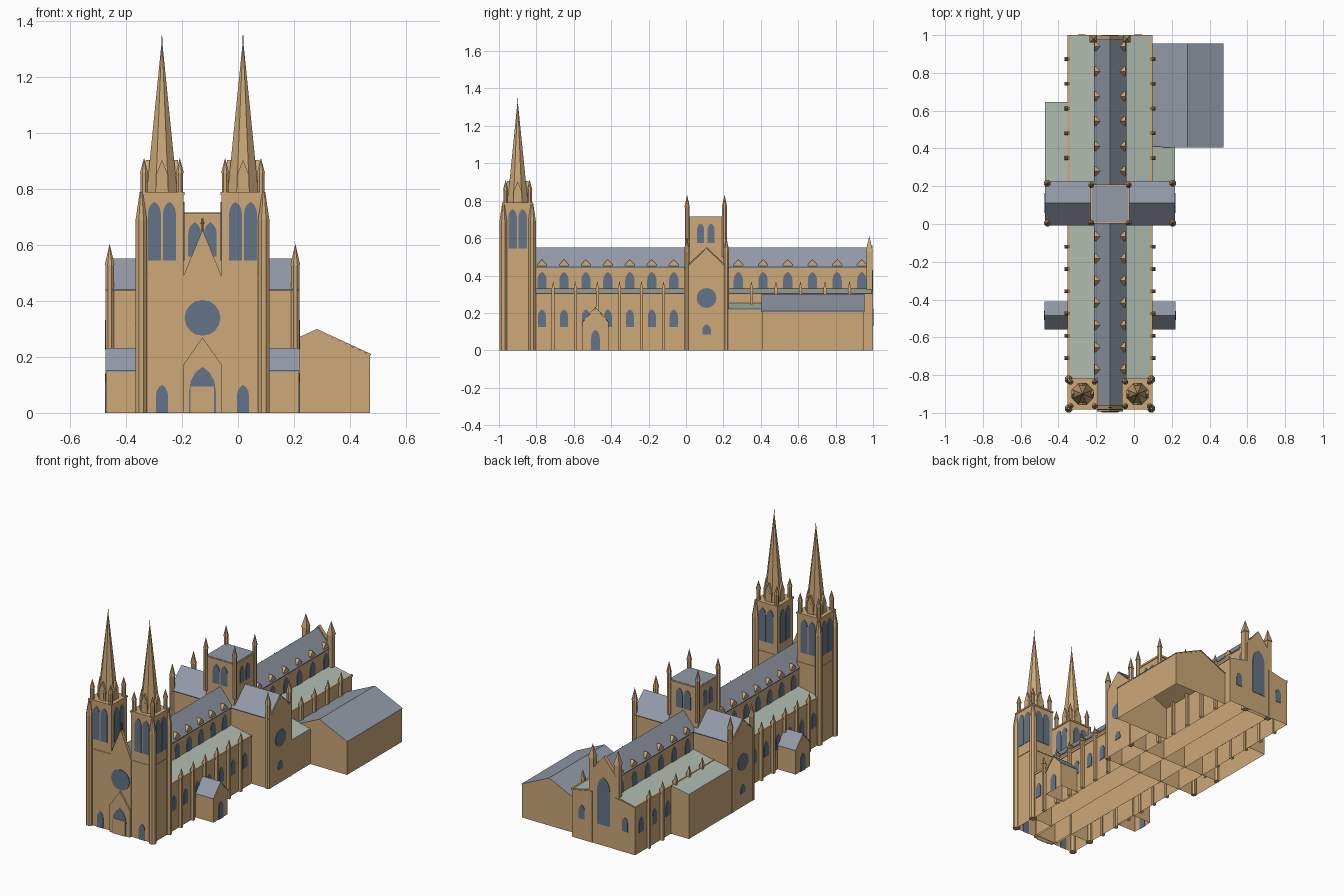
import bpy, bmesh, math
from mathutils import Matrix

if "Cube" in bpy.data.objects:
    bpy.data.objects.remove(bpy.data.objects["Cube"], do_unlink=True)


def material(name, rgb):
    m = bpy.data.materials.new(name)
    m.use_nodes = True
    m.diffuse_color = (*rgb, 1)
    m.node_tree.nodes["Principled BSDF"].inputs["Base Color"].default_value = (*rgb, 1)
    return m


STONE = material("sandstone", (0.61, 0.395, 0.19))
SLATE = material("slate", (0.29, 0.325, 0.39))
COPPER = material("green_copper", (0.43, 0.50, 0.43))
GLASS = material("window_glass", (0.125, 0.175, 0.25))
METAL = material("dark_metal", (0.08, 0.08, 0.08))
CX = -0.127          # centre line of the church
SIDES = (-1, 1)


def finish(name, bm, mats):
    bmesh.ops.recalc_face_normals(bm, faces=bm.faces)
    mesh = bpy.data.meshes.new(name)
    for m in mats:
        mesh.materials.append(m)
    bm.to_mesh(mesh)
    bm.free()
    ob = bpy.data.objects.new(name, mesh)
    bpy.context.scene.collection.objects.link(ob)
    return ob


def prism(name, axis, pts, lo, hi, mat=STONE, end_mat=None):
    """Extrude a flat outline along an axis; faces lying on the ground are left open."""
    place = {"x": lambda a, b, t: (t, a, b),
             "y": lambda a, b, t: (a, t, b),
             "z": lambda a, b, t: (a, b, t)}[axis]
    bm = bmesh.new()
    rings = [[bm.verts.new(place(a, b, t)) for a, b in pts] for t in (lo, hi)]
    for ring in rings:
        bm.faces.new(ring).material_index = 1 if end_mat else 0
    n = len(pts)
    for i in range(n):
        j = (i + 1) % n
        bm.faces.new((rings[0][i], rings[0][j], rings[1][j], rings[1][i]))
    ground = [f for f in bm.faces if all(v.co.z < 0.001 for v in f.verts)]
    bmesh.ops.delete(bm, geom=ground, context="FACES")
    return finish(name, bm, [mat] + ([end_mat] if end_mat else []))


def box(name, x0, x1, y0, y1, z0, z1, mat=STONE):
    return prism(name, "z", [(x0, y0), (x1, y0), (x1, y1), (x0, y1)], z0, z1, mat)


def cone(name, x, y, z0, z1, r0, r1=0.0, sides=8, mat=STONE):
    bm = bmesh.new()
    bmesh.ops.create_cone(bm, cap_ends=True, segments=sides, radius1=r0, radius2=r1, depth=z1 - z0,
                          matrix=Matrix.Translation((x, y, (z0 + z1) / 2))
                          @ Matrix.Rotation(math.pi / sides, 4, "Z"))
    return finish(name, bm, [mat])


def pinnacle(name, x, y, z0, z1, tip, r, sides=8):
    cone(name + "_shaft", x, y, z0, z1, r, r, sides)
    cone(name + "_cap", x, y, z1 - 0.002, tip, r * 1.2, 0, sides)


def gable(c, half, z0, eave, ridge):
    return [(c - half, z0), (c + half, z0), (c + half, eave), (c, ridge), (c - half, eave)]


def lancet(name, axis, pos, c, z0, z1, w, mat=GLASS):
    """Pointed window plate lying on a wall."""
    h = min(1.8 * w, (z1 - z0) * 0.6)
    arch = [(1, 0), (0.88, 0.4), (0.55, 0.75), (0, 1)]
    right = [(c + w * a, z1 - h + h * b) for a, b in arch]
    left = [(2 * c - a, b) for a, b in reversed(right[:-1])]
    prism(name, axis, [(c - w, z0), (c + w, z0)] + right + left, pos - 0.003, pos + 0.003, mat)


def rose(name, axis, pos, c, z, r):
    turns = [math.tau * i / 16 for i in range(16)]
    prism(name, axis, [(c + r * math.cos(t), z + r * math.sin(t)) for t in turns],
          pos - 0.003, pos + 0.003, GLASS)


def roof(name, axis, c, half, eave, ridge, lo, hi):
    """Two thin slate slopes."""
    t = 0.005
    prism(name, axis, [(c - half, eave - t), (c, ridge - t), (c + half, eave - t),
                       (c + half, eave), (c, ridge), (c - half, eave)], lo, hi, SLATE, STONE)


# Nave and its roof
prism("nave", "y", gable(CX, 0.08, 0, 0.442, 0.543), -0.96, 0.98)
roof("nave_roof", "y", CX, 0.086, 0.445, 0.55, -0.965, 0.985)

bays_west = [-0.77 + 0.1175 * i for i in range(7)]
bays_east = [0.28 + 0.132 * i for i in range(6)]
piers = [-0.71 + 0.118 * i for i in range(6)] + [0.35 + 0.131 * i for i in range(5)]

for s in SIDES:
    def sx(d):
        return CX + s * d

    # Aisle with lean-to roof, parapet and end window
    prism("aisle", "y", [(sx(0.079), 0), (sx(0.22), 0), (sx(0.22), 0.297), (sx(0.079), 0.324)],
          -0.82, 1.0)
    prism("aisle_roof", "y", [(sx(0.079), 0.322), (sx(0.217), 0.296), (sx(0.217), 0.301),
                              (sx(0.079), 0.331)], -0.82, 0.995, COPPER)
    box("aisle_parapet", *sorted((sx(0.213), sx(0.224))), -0.82, 1.0, 0.29, 0.304)
    lancet("aisle_end_window", "y", 1.0, sx(0.15), 0.13, 0.22, 0.02)

    # Window bays and small roof gables; the hall covers the left eastern aisle wall
    for y in bays_west + bays_east:
        lancet("clerestory_window", "x", sx(0.08), y, 0.33, 0.42, 0.025)
        prism("roof_gable", "x", gable(y, 0.025, 0.44, 0.46, 0.486), sx(0.045), sx(0.081))
        if s < 0 or y < 0:
            lancet("aisle_window", "x", sx(0.22), y, 0.125, 0.22, 0.022)
    for y in piers:
        box("buttress", *sorted((sx(0.215), sx(0.238))), y - 0.008, y + 0.008, 0, 0.325)
        cone("buttress_cap", sx(0.231), y, 0.32, 0.372, 0.014, sides=4)

    # Transept end
    rose("transept_rose", "x", sx(0.345), 0.11, 0.28, 0.053)
    lancet("transept_window", "x", sx(0.345), 0.11, 0.085, 0.14, 0.023)
    for y in (0.005, 0.215):
        pinnacle("transept_turret", sx(0.332), y, 0, 0.53, 0.605, 0.016)

    # Side porch
    prism("porch", "x", gable(-0.484, 0.07, 0, 0.15, 0.226), sx(0.21), sx(0.345))
    roof("porch_roof", "x", -0.484, 0.074, 0.152, 0.232, sx(0.21), sx(0.347))
    lancet("porch_door", "x", sx(0.346), -0.484, 0, 0.11, 0.023)

    # East end turret
    pinnacle("east_turret", sx(0.088), 0.98, 0, 0.53, 0.612, 0.023, 4)

    # West tower
    tx, ty, h = sx(0.145), -0.9, 0.077
    box("west_tower", tx - h, tx + h, ty - h, ty + h, 0, 0.785)
    box("tower_string_course", tx - h - 0.003, tx + h + 0.003, ty - h - 0.003, ty + h + 0.003,
        0.476, 0.482)
    box("tower_cornice", tx - h - 0.004, tx + h + 0.004, ty - h - 0.004, ty + h + 0.004,
        0.78, 0.79)
    lancet("tower_door", "y", ty - h, tx, 0, 0.1, 0.022)
    for k in SIDES:
        for f in SIDES:
            lancet("belfry_window", "y", ty + f * h, tx + k * 0.027, 0.545, 0.755, 0.023)
            lancet("belfry_window", "x", tx + f * h, ty + k * 0.027, 0.545, 0.755, 0.023)
            pinnacle("tower_pinnacle", tx + k * 0.064, ty + f * 0.064, 0.78, 0.86, 0.912, 0.013)
        # Turrets only on the outer corners
        cone("tower_turret", sx(0.219), ty + k * h, 0, 0.69, 0.022, 0.022)
        cone("tower_turret_cap", sx(0.219), ty + k * h, 0.69, 0.79, 0.022, 0.006)
    # Spire with gabled openings on four sides
    cone("spire", tx, ty, 0.785, 1.32, 0.06, 0.002)
    cone("spire_finial", tx, ty, 1.31, 1.35, 0.0015, 0.001, 6, METAL)
    for axis, c, o in (("x", ty, tx), ("y", tx, ty)):
        prism("spire_gable", axis, gable(c, 0.022, 0.785, 0.85, 0.905), o - 0.058, o + 0.058)
        for f in SIDES:
            lancet("spire_opening", axis, o + f * 0.056, c, 0.8, 0.86, 0.011, STONE)

# West front between the towers
prism("west_gable", "y", gable(CX, 0.07, 0, 0.485, 0.655), -0.982, -0.962)
rose("west_rose", "y", -0.983, CX, 0.34, 0.064)
prism("portal", "y", gable(CX, 0.07, 0, 0.17, 0.27), -0.992, -0.97)
lancet("portal_window", "y", -0.992, CX, 0, 0.165, 0.048)
box("portal_door", CX - 0.042, CX + 0.042, -0.998, -0.99, 0, 0.095)
box("gable_cross_post", CX - 0.003, CX + 0.003, -0.975, -0.969, 0.645, 0.695, METAL)
box("gable_cross_arm", CX - 0.008, CX + 0.008, -0.975, -0.969, 0.675, 0.681, METAL)

# East wall
prism("east_gable", "y", gable(CX, 0.086, 0, 0.455, 0.56), 0.975, 0.998)
lancet("east_window", "y", 0.998, CX, 0.13, 0.43, 0.045)

# Transept
prism("transept", "x", gable(0.11, 0.11, 0, 0.44, 0.545), CX - 0.345, CX + 0.345)
roof("transept_roof", "x", 0.11, 0.117, 0.442, 0.552, CX - 0.343, CX + 0.343)

# Crossing tower with a flat slate roof
cy, ch = 0.106, 0.1
box("crossing_tower", CX - ch, CX + ch, cy - ch, cy + ch, 0.3, 0.71)
box("crossing_parapet", CX - ch - 0.004, CX + ch + 0.004, cy - ch - 0.004, cy + ch + 0.004,
    0.702, 0.714)
box("crossing_roof", CX - 0.096, CX + 0.096, cy - 0.096, cy + 0.096, 0.71, 0.716, SLATE)
for a in SIDES:
    for b in SIDES:
        pinnacle("crossing_pinnacle", CX + a * ch, cy + b * ch, 0.5, 0.765, 0.832, 0.0135)
        lancet("crossing_window", "x", CX + a * ch, cy + b * 0.028, 0.575, 0.678, 0.019)
        lancet("crossing_window", "y", cy + a * ch, CX + b * 0.028, 0.56, 0.682, 0.023)

# Hall on the left side
prism("side_hall", "y", gable(0.282, 0.19, 0, 0.207, 0.295), 0.408, 0.952)
roof("side_hall_roof", "y", 0.282, 0.193, 0.211, 0.3, 0.405, 0.955)


# Low lean-to rooms beside the choir
def lean_to(name, x_in, x_out, y0, y1, z_in, z_out):
    prism(name, "y", [(x_in, 0), (x_out, 0), (x_out, z_out), (x_in, z_in)], y0, y1)
    prism(name + "_roof", "y", [(x_in, z_in), (x_out, z_out), (x_out, z_out + 0.005),
                                (x_in, z_in + 0.005)], y0, y1, COPPER)


lean_to("left_vestry", CX + 0.22, CX + 0.343, 0.22, 0.41, 0.247, 0.216)
lean_to("right_chapel", CX - 0.22, CX - 0.345, 0.22, 0.645, 0.296, 0.275)
